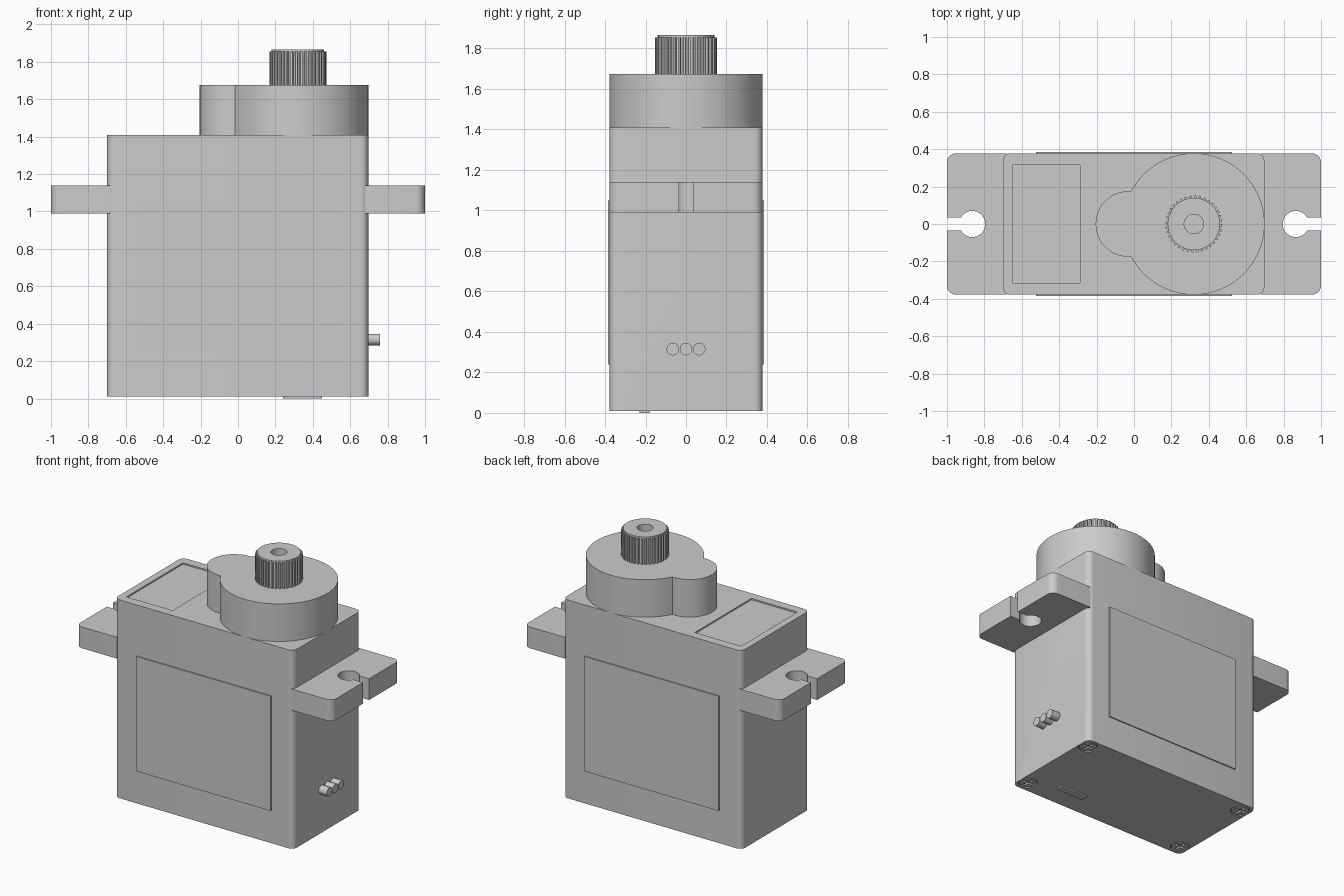
import bpy, bmesh
from math import cos, sin, pi, asin, acos, sqrt, radians

if "Cube" in bpy.data.objects:
    bpy.data.objects.remove(bpy.data.objects["Cube"])

grey = bpy.data.materials.new("plain grey")
grey.use_nodes = True
COLOUR = (0.6, 0.6, 0.6, 1)
grey.diffuse_color = COLOUR
grey.node_tree.nodes["Principled BSDF"].inputs["Base Color"].default_value = COLOUR


def arc(cx, cy, r, a0, a1, n):
    return [(cx + r * cos(a0 + (a1 - a0) * i / n),
             cy + r * sin(a0 + (a1 - a0) * i / n)) for i in range(n + 1)]


def rounded_rect(x0, x1, y0, y1, r):
    corners = [(x1 - r, y1 - r), (x0 + r, y1 - r), (x0 + r, y0 + r), (x1 - r, y0 + r)]
    return [p for i, (x, y) in enumerate(corners)
            for p in arc(x, y, r, i * pi / 2, (i + 1) * pi / 2, 6)]


def rect(x0, x1, y0, y1):
    return [(x0, y0), (x1, y0), (x1, y1), (x0, y1)]


def circle(cx, cy, r, n=48):
    return arc(cx, cy, r, 0, 2 * pi, n)[:-1]


def prism(name, outline, lo, hi, axis="z"):
    """Extrude an outline along z, or along x or y for outlines given in (y, z) or (x, z)."""
    place = {"z": lambda a, b: (a, b, lo), "x": lambda a, b: (lo, a, b),
             "y": lambda a, b: (a, lo, b)}[axis]
    step = {"z": (0, 0, hi - lo), "x": (hi - lo, 0, 0), "y": (0, hi - lo, 0)}[axis]
    bm = bmesh.new()
    face = bm.faces.new([bm.verts.new(place(*p)) for p in outline])
    out = bmesh.ops.extrude_face_region(bm, geom=[face])["geom"]
    bmesh.ops.translate(bm, vec=step, verts=[v for v in out if isinstance(v, bmesh.types.BMVert)])
    bmesh.ops.recalc_face_normals(bm, faces=bm.faces)
    mesh = bpy.data.meshes.new(name)
    bm.to_mesh(mesh)
    bm.free()
    mesh.materials.append(grey)
    obj = bpy.data.objects.new(name, mesh)
    bpy.context.collection.objects.link(obj)
    return obj


def activate(obj):
    bpy.ops.object.select_all(action="DESELECT")
    obj.select_set(True)
    bpy.context.view_layer.objects.active = obj


def cut(obj, *cutters):
    activate(obj)
    for cutter in cutters:
        mod = obj.modifiers.new("cut", "BOOLEAN")
        mod.operation = "DIFFERENCE"
        mod.solver = "EXACT"
        mod.object = cutter
        bpy.ops.object.modifier_apply(modifier=mod.name)
        bpy.data.objects.remove(cutter)


def smooth(obj):
    activate(obj)
    bpy.ops.object.shade_smooth_by_angle(angle=radians(30))


BASE, TOP, HALF = 0.01, 1.41, 0.378
SHAFT_X = 0.32
screw_spots = [(sx * 0.635, sy * 0.3) for sx in (-1, 1) for sy in (-1, 1)]

# Case with a shallow label recess on top and screw pockets underneath
case = prism("case", rounded_rect(-0.7, 0.697, -HALF, HALF, 0.04), BASE, TOP)
cut(case, prism("label_cutter", rect(-0.65, -0.29, -0.315, 0.315), TOP - 0.01, TOP + 0.1),
    *[prism("pocket_cutter", circle(x, y, 0.062, 32), -0.1, BASE + 0.02) for x, y in screw_spots])
smooth(case)

# Screw heads with a cross slot
for x, y in screw_spots:
    screw = prism("case_screw", circle(x, y, 0.056, 32), BASE + 0.002, BASE + 0.03)
    cut(screw,
        prism("slot_cutter", rect(x - 0.04, x + 0.04, y - 0.009, y + 0.009), -0.1, BASE + 0.015),
        prism("slot_cutter", rect(x - 0.009, x + 0.009, y - 0.04, y + 0.04), -0.1, BASE + 0.015))
    smooth(screw)

# Raised bar under the case
prism("bottom_bar", rect(0.24, 0.45, -0.23, -0.18), 0, BASE + 0.005)

# Thin raised panels on both long sides
for side, name in ((-1, "front_panel"), (1, "back_panel")):
    prism(name, rect(-0.525, 0.525, 0.24, 1.05), side * 0.37, side * 0.386, "y")

# Mounting ears with keyhole slots
SLOT, HOLE_X, HOLE_R = 0.035, 0.865, 0.07
a = asin(SLOT / HOLE_R)
ear = [(0.68, -HALF)] + arc(0.95, -HALF + 0.05, 0.05, -pi / 2, 0, 8)
ear += [(1, -SLOT)] + arc(HOLE_X, 0, HOLE_R, -a, -2 * pi + a, 32) + [(1, SLOT)]
ear += arc(0.95, HALF - 0.05, 0.05, 0, pi / 2, 8) + [(0.68, HALF)]
for side, name in ((1, "left_ear"), (-1, "right_ear")):
    smooth(prism(name, [(side * x, y) for x, y in ear], 0.99, 1.14))

# Gear housing: a large round boss merged with a smaller lobe
LOBE_X, LOBE_R = -0.03, 0.175
gap = SHAFT_X - LOBE_X
along = (gap ** 2 + LOBE_R ** 2 - HALF ** 2) / (2 * gap)
lobe_a = acos(along / LOBE_R)
boss_a = pi - acos((gap - along) / HALF)
housing = arc(SHAFT_X, 0, HALF, -boss_a, boss_a, 72)
housing += arc(LOBE_X, 0, LOBE_R, lobe_a, 2 * pi - lobe_a, 36)[1:-1]
smooth(prism("gear_housing", housing, TOP - 0.005, 1.675))

# Splined output shaft with a capped top and a screw hole
TEETH = 36
spline = []
for i in range(TEETH):
    for part, r in ((0, 0.14), (0.4, 0.14), (0.5, 0.152), (0.9, 0.152)):
        t = 2 * pi * (i + part) / TEETH
        spline.append((SHAFT_X + r * cos(t), r * sin(t)))
shaft = prism("output_shaft", spline, 1.67, 1.855)
cap = prism("shaft_cap", circle(SHAFT_X, 0, 0.14), 1.85, 1.866)
for part in (shaft, cap):
    cut(part, prism("hole_cutter", circle(SHAFT_X, 0, 0.052, 32), 1.72, 2))
smooth(cap)

# Three cable wires leaving the left end
for i in (-1, 0, 1):
    smooth(prism("cable_wire", circle(i * 0.065, 0.315, 0.031, 24), 0.68, 0.76, "x"))
